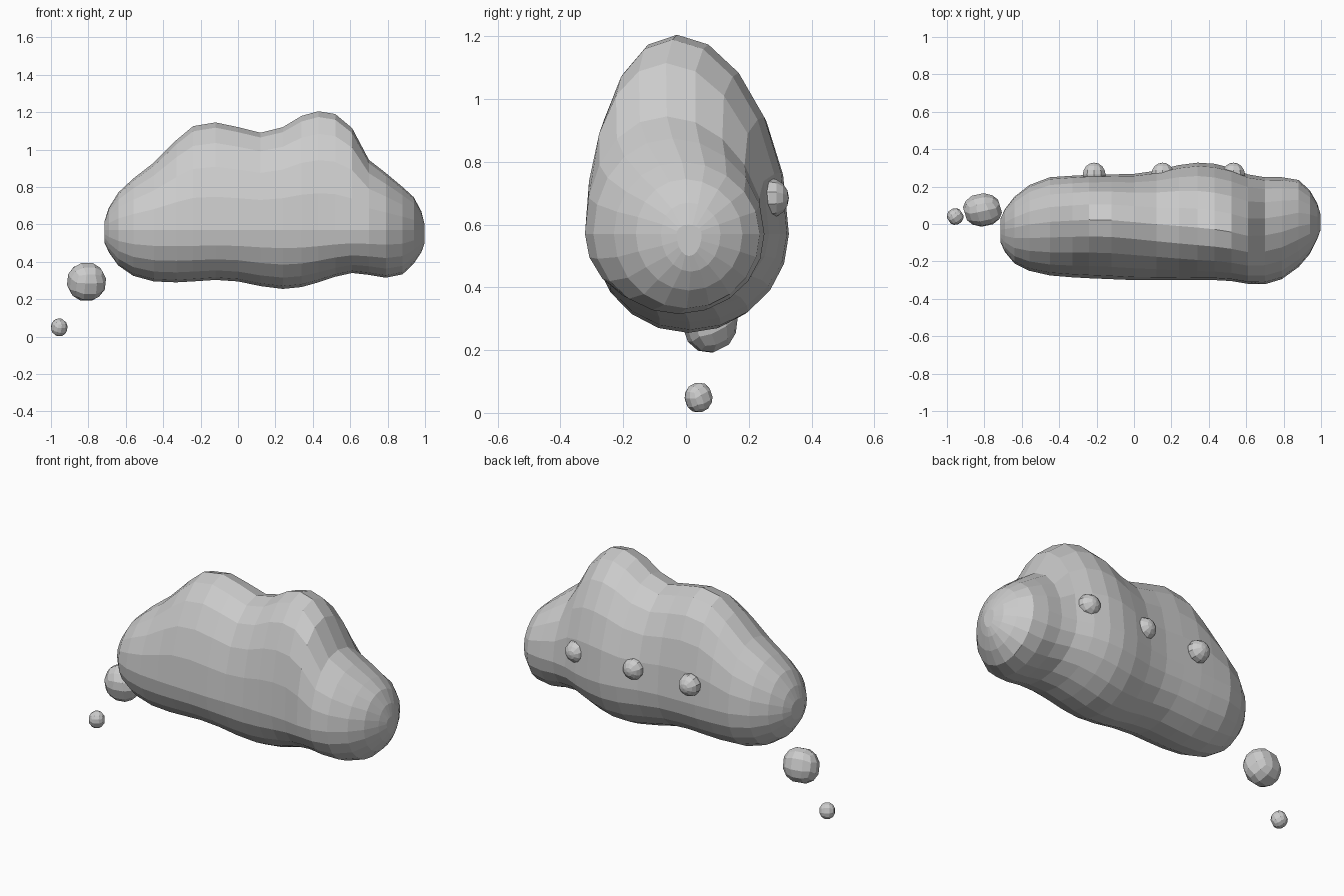
import bpy, bmesh, math
from mathutils import Matrix, Vector

if "Cube" in bpy.data.objects:
    bpy.data.objects.remove(bpy.data.objects["Cube"])

SIDES = 20
# cloud cross-sections: x, bottom z, top z, front y, back y
SECTIONS = [
    (-.713, .50, .62, -.10, .03), (-.69, .45, .69, -.15, .08),
    (-.64, .38, .77, -.21, .145), (-.56, .325, .845, -.25, .208),
    (-.45, .295, .93, -.275, .25), (-.33, .29, 1.05, -.285, .258),
    (-.24, .295, 1.125, -.29, .263), (-.12, .303, 1.145, -.295, .265),
    (0, .295, 1.12, -.30, .268), (.12, .27, 1.09, -.30, .285),
    (.24, .255, 1.12, -.30, .315), (.34, .265, 1.18, -.30, .328),
    (.43, .29, 1.205, -.30, .322), (.52, .32, 1.19, -.305, .30),
    (.61, .34, 1.115, -.32, .265), (.70, .33, .945, -.322, .25),
    (.79, .315, .875, -.295, .25), (.88, .333, .80, -.23, .235),
    (.94, .39, .745, -.16, .18), (.98, .45, .67, -.08, .11),
    (.998, .50, .60, -.03, .05),
]


def finish(bm, name):
    bmesh.ops.recalc_face_normals(bm, faces=bm.faces)
    mesh = bpy.data.meshes.new(name)
    bm.to_mesh(mesh)
    bm.free()
    obj = bpy.data.objects.new(name, mesh)
    bpy.context.collection.objects.link(obj)
    return obj


# Main cloud: egg-shaped sections lofted along x, upper humps leaning back / forward
bm = bmesh.new()
rings = []
for x, z0, z1, y0, y1 in SECTIONS:
    mid, cy, w = .57, (y0 + y1) / 2, (y1 - y0) / 2
    lean = -.04 * math.tanh((x - .15) * 6)
    ring = []
    for i in range(SIDES):
        a = 2 * math.pi * i / SIDES
        s, c = math.sin(a), math.cos(a)
        y = cy + w * c
        if s > 0:
            h = z1 - mid
            y += lean * s * s * h / .6
        else:
            h = mid - z0
        ring.append(bm.verts.new((x, y, mid + h * s)))
    rings.append(ring)
for a, b in zip(rings, rings[1:]):
    for i in range(SIDES):
        j = (i + 1) % SIDES
        bm.faces.new((a[i], a[j], b[j], b[i]))
bm.faces.new(rings[0])
bm.faces.new(rings[-1])
finish(bm, "cloud_body")


# Trailing puffs: subdivided cubes rounded into balls
def puff(name, centre, radii, turn):
    bm = bmesh.new()
    bmesh.ops.create_cube(bm, size=2)
    bmesh.ops.subdivide_edges(bm, edges=bm.edges, cuts=2, use_grid_fill=True)
    rot = Matrix.Rotation(turn, 3, 'Z') @ Matrix.Rotation(.4, 3, 'X')
    for v in bm.verts:
        d = rot @ v.co.normalized()
        v.co = Vector(d[k] * radii[k] + centre[k] for k in range(3))
    finish(bm, name)


puff("large_puff", (-.81, .075, .293), (.107, .09, .105), .25)
puff("small_puff", (-.956, .04, .049), (.045, .045, .049), .6)

# Three studs on the back, poles facing outward
for i, x in enumerate((-.213, .153, .532)):
    bm = bmesh.new()
    bmesh.ops.create_uvsphere(
        bm, u_segments=10, v_segments=8, radius=.064,
        matrix=Matrix.Translation((x, .264, .685)) @ Matrix.Rotation(math.pi / 2, 4, 'X'))
    finish(bm, f"back_stud_{i + 1}")
